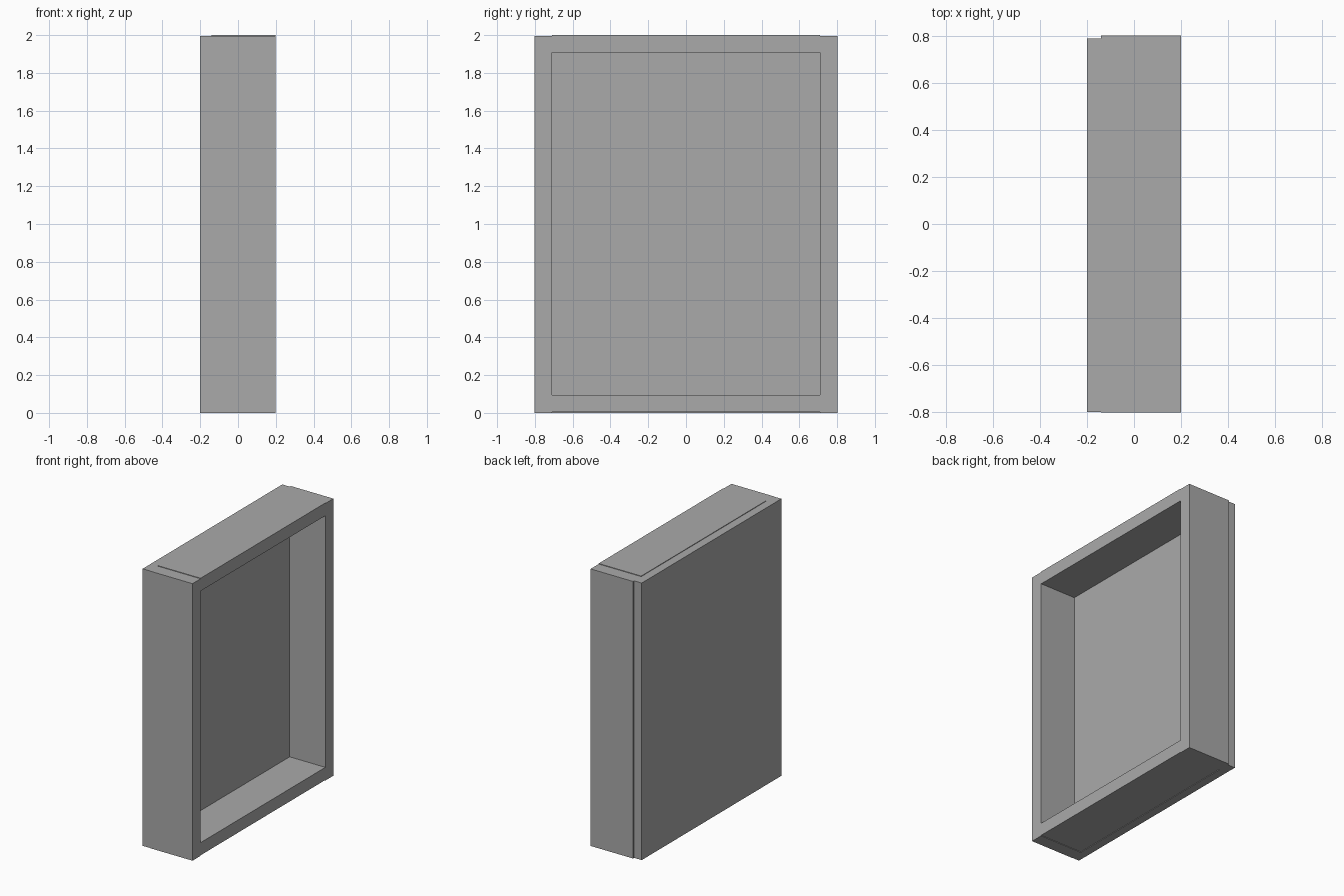
import bpy

cube = bpy.data.objects.get("Cube")
if cube:
    bpy.data.objects.remove(cube, do_unlink=True)

grey = bpy.data.materials.new("plain_grey")
grey.use_nodes = True
colour = (0.4, 0.4, 0.4, 1)
grey.diffuse_color = colour
grey.node_tree.nodes["Principled BSDF"].inputs["Base Color"].default_value = colour


def board(name, low, high):
    """Box between two opposite corners."""
    centre = [(a + b) / 2 for a, b in zip(low, high)]
    bpy.ops.mesh.primitive_cube_add(size=1, location=centre)
    ob = bpy.context.object
    ob.name = name
    ob.scale = [b - a for a, b in zip(low, high)]
    bpy.ops.object.transform_apply(location=False, rotation=False, scale=True)
    ob.data.materials.append(grey)


BACK, SEAM, FLOOR, RIM = -0.2, -0.14, -0.085, 0.199
HALF, INNER = 0.802, 0.71
STEP = 0.004          # small offset of the end boards
TOP = 2 - STEP

# Upright boards of the frame
board("front_board", (SEAM, -HALF, 0), (RIM, -INNER, TOP))
board("rear_board", (SEAM, INNER, 0), (RIM, HALF, TOP))

# End boards fitted between the uprights, both nudged upward
board("top_board", (SEAM, -INNER, 1.908), (RIM, INNER, 2))
board("bottom_board", (SEAM, -INNER, STEP), (RIM, INNER, 0.095))

# Recessed inner panel and the slightly narrower backing slab
board("inner_panel", (SEAM, -INNER, 0.095), (FLOOR, INNER, 1.908))
board("backing_slab", (BACK, -0.8, 0), (SEAM, 0.79, TOP))
